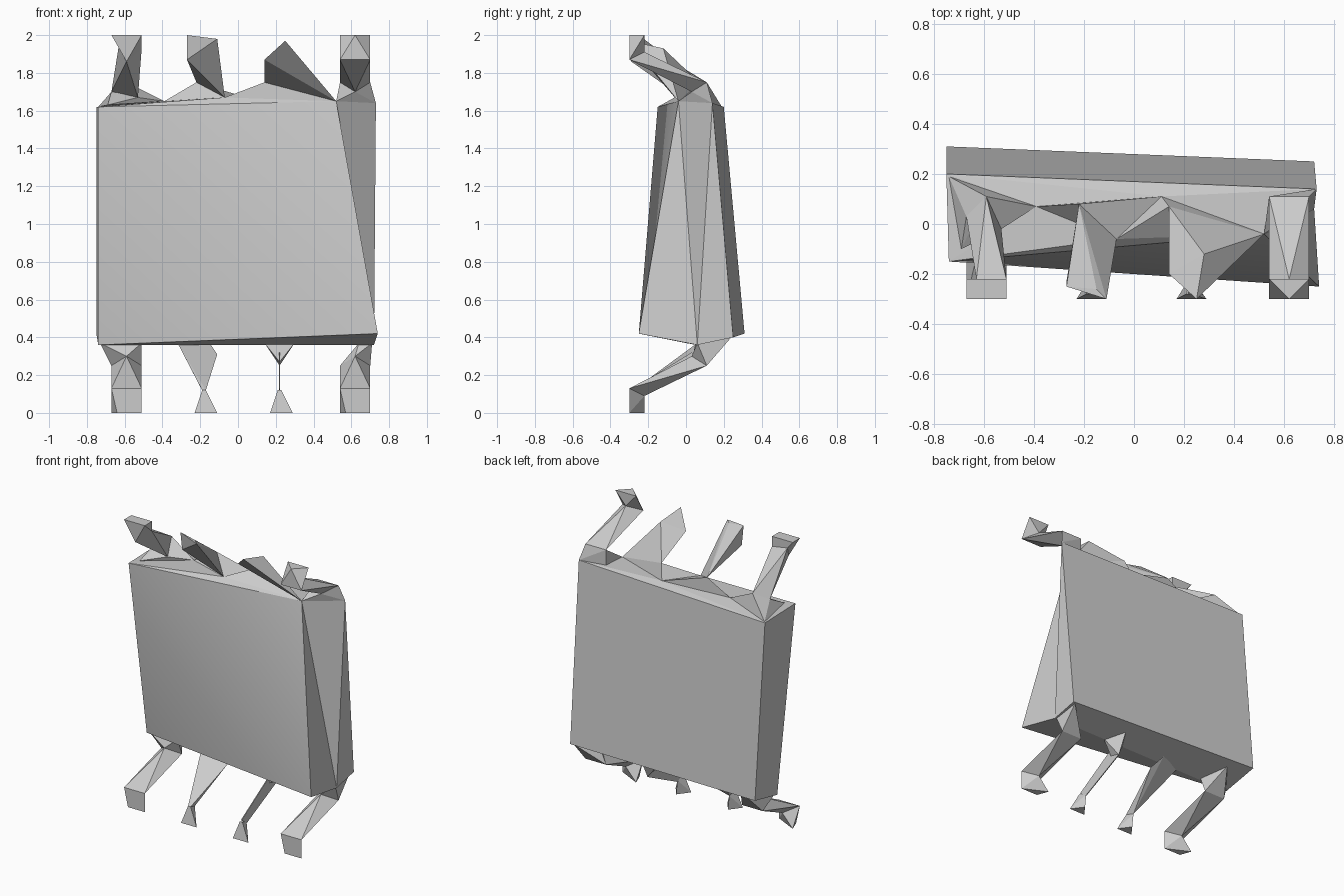
import bpy
import bmesh
from mathutils import Vector

old = bpy.data.objects.get("Cube")
if old:
    bpy.data.objects.remove(old, do_unlink=True)

grey = bpy.data.materials.new("plain grey")
grey.use_nodes = True
tone = (0.6, 0.6, 0.6, 1)
grey.diffuse_color = tone
grey.node_tree.nodes["Principled BSDF"].inputs["Base Color"].default_value = tone


def finish(bm, name):
    """Turn a bmesh into a named grey object."""
    bmesh.ops.recalc_face_normals(bm, faces=bm.faces)
    mesh = bpy.data.meshes.new(name)
    bm.to_mesh(mesh)
    bm.free()
    mesh.materials.append(grey)
    obj = bpy.data.objects.new(name, mesh)
    bpy.context.collection.objects.link(obj)
    return obj


def hulls(name, *groups, centre=0, flip=False):
    """Faceted solid made of one convex hull per group of points."""
    bm = bmesh.new()
    for group in groups:
        verts = []
        for x, y, z in group:
            verts.append(bm.verts.new((x + centre, y, 2 - z if flip else z)))
        result = bmesh.ops.convex_hull(bm, input=verts)
        loose = [v for v in result["geom_interior"] if isinstance(v, bmesh.types.BMVert)]
        bmesh.ops.delete(bm, geom=loose, context="VERTS")
    return finish(bm, name)


# Body: a leaning slab with a faceted top and underside
corner = {
    "front_top_right": (-0.74, -0.15, 1.62),
    "front_top_left": (0.52, -0.04, 1.65),
    "front_low_right": (-0.74, 0.05, 0.36),
    "front_low_left": (0.74, -0.25, 0.42),
    "side_low_left": (0.72, 0.06, 0.36),
    "back_top_right": (-0.75, 0.2, 1.62),
    "back_top_left": (0.73, 0.14, 1.64),
    "back_low_right": (-0.75, 0.31, 0.42),
    "back_low_left": (0.72, 0.25, 0.4),
    "ridge_right": (-0.39, 0.07, 1.65),
    "ridge_mid": (-0.07, -0.06, 1.67),
    "ridge_peak": (0.14, 0.07, 1.75),
    "ridge_back": (0.11, 0.11, 1.65),
}
front_faces = [
    "front_top_right front_low_right front_low_left",
    "front_top_right front_low_left front_top_left",
]
other_faces = [
    # left side
    "front_top_left front_low_left side_low_left",
    "front_top_left side_low_left back_top_left",
    "back_top_left side_low_left back_low_left",
    # back and right side
    "back_top_left back_low_left back_low_right back_top_right",
    "back_top_right back_low_right front_low_right front_top_right",
    # underside
    "front_low_right side_low_left front_low_left",
    "front_low_right back_low_right side_low_left",
    "back_low_right back_low_left side_low_left",
    # top
    "front_top_right back_top_right ridge_right",
    "front_top_right ridge_right ridge_mid",
    "front_top_right ridge_mid front_top_left",
    "ridge_mid ridge_peak front_top_left",
    "ridge_mid ridge_right ridge_back",
    "ridge_mid ridge_back ridge_peak",
    "ridge_back ridge_peak front_top_left",
    "ridge_back front_top_left back_top_left",
    "ridge_back ridge_right back_top_right",
    "ridge_back back_top_right back_top_left",
]
bm = bmesh.new()
vert = {key: bm.verts.new(Vector(co)) for key, co in corner.items()}
for names in front_faces + other_faces:
    face = bm.faces.new([vert[n] for n in names.split()])
    face.smooth = names in front_faces
finish(bm, "body")

# Bent pin sections shared by the outer pins
W = 0.08
ankle = [(-W, -0.3, 0.13), (W, -0.3, 0.13), (0, -0.22, 0.09)]
knee = [(-W, 0.11, 0.25), (W, 0.11, 0.25), (0, 0.03, 0.3)]
sole = [(-0.05, -0.3, 0), (W, -0.3, 0), (-W, -0.22, 0)]
root_right = [(-0.14, 0.06, 0.37), (W, 0.06, 0.37), (0, 0.24, 0.41)]
root_left = [(0.02, 0.06, 0.37), (0.09, 0.06, 0.37), (W, 0.24, 0.4)]
root_top = [(-0.1, -0.04, 0.35), (0.11, 0.14, 0.36), (-W, 0.11, 0.36)]
tip = [(-W, -0.22, 0), (W, -0.22, 0), (0, -0.3, 0)]


def bent_pin(name, centre, end, root, flip=False):
    hulls(name, end + ankle, ankle + knee, knee + root, centre=centre, flip=flip)


bent_pin("lower_pin_outer_right", -0.59, sole, root_right)
bent_pin("lower_pin_outer_left", 0.62, sole, root_left)
bent_pin("upper_pin_outer_left", 0.62, tip, root_top, flip=True)

# Lower inner pins: a tapered wedge and a thin blade, each with a small foot
neck = [(-0.01, -0.28, 0.12), (0.01, -0.28, 0.12), (0, -0.22, 0.1)]
foot = [(-0.05, -0.3, 0), (0.07, -0.3, 0), (0.01, -0.22, 0)]
wedge = [(-0.14, 0.06, 0.37), (0.07, 0.04, 0.31), (0.03, 0.12, 0.37)]
hulls("lower_pin_inner_right", foot + neck, neck + wedge, centre=-0.18)

T = 0.003
blade = [(side, y, z) for side in (-T, T)
         for y, z in ((-0.28, 0.13), (-0.22, 0.09), (0.11, 0.25), (0.03, 0.32))]
blade_root = [(-W, 0.05, 0.37), (W, 0.05, 0.37), (0, 0.03, 0.27),
              (0, 0.11, 0.25), (0, 0.18, 0.39)]
hulls("lower_pin_inner_left", foot + neck, blade, blade_root, centre=0.22)

# Upper outer right pin: hooked tip, slim arm and a flared base
hook = [(-W, -0.22, 2), (W, -0.22, 2), (W, -0.3, 2), (-W, -0.3, 2)]
wrist = [(-0.04, -0.22, 1.95), (W, -0.22, 1.93), (0, -0.29, 1.86)]
elbow = [(0, 0.11, 1.75), (0.06, -0.02, 1.67), (-W, 0.03, 1.7)]
flare = [(0.2, 0.07, 1.65), (-0.15, 0.19, 1.62), (-0.1, -0.1, 1.63)]
hulls("upper_pin_outer_right", hook + wrist, wrist + elbow, elbow + flare, centre=-0.59)

# Upper inner pins: broad leaning wedges
hulls("upper_pin_inner_right", [
    (-0.27, -0.25, 2), (-0.27, -0.23, 1.87), (-0.11, -0.3, 1.98),
    (-0.15, -0.26, 1.98), (-0.22, 0.08, 1.75), (-0.07, -0.06, 1.67)],
    [(-0.22, 0.08, 1.75), (-0.07, -0.06, 1.67),
     corner["ridge_right"], corner["ridge_back"]])
hulls("upper_pin_inner_left", [
    (0.14, -0.2, 1.87), (0.25, -0.3, 1.97), (0.28, -0.12, 1.93),
    corner["ridge_peak"], corner["front_top_left"]])
